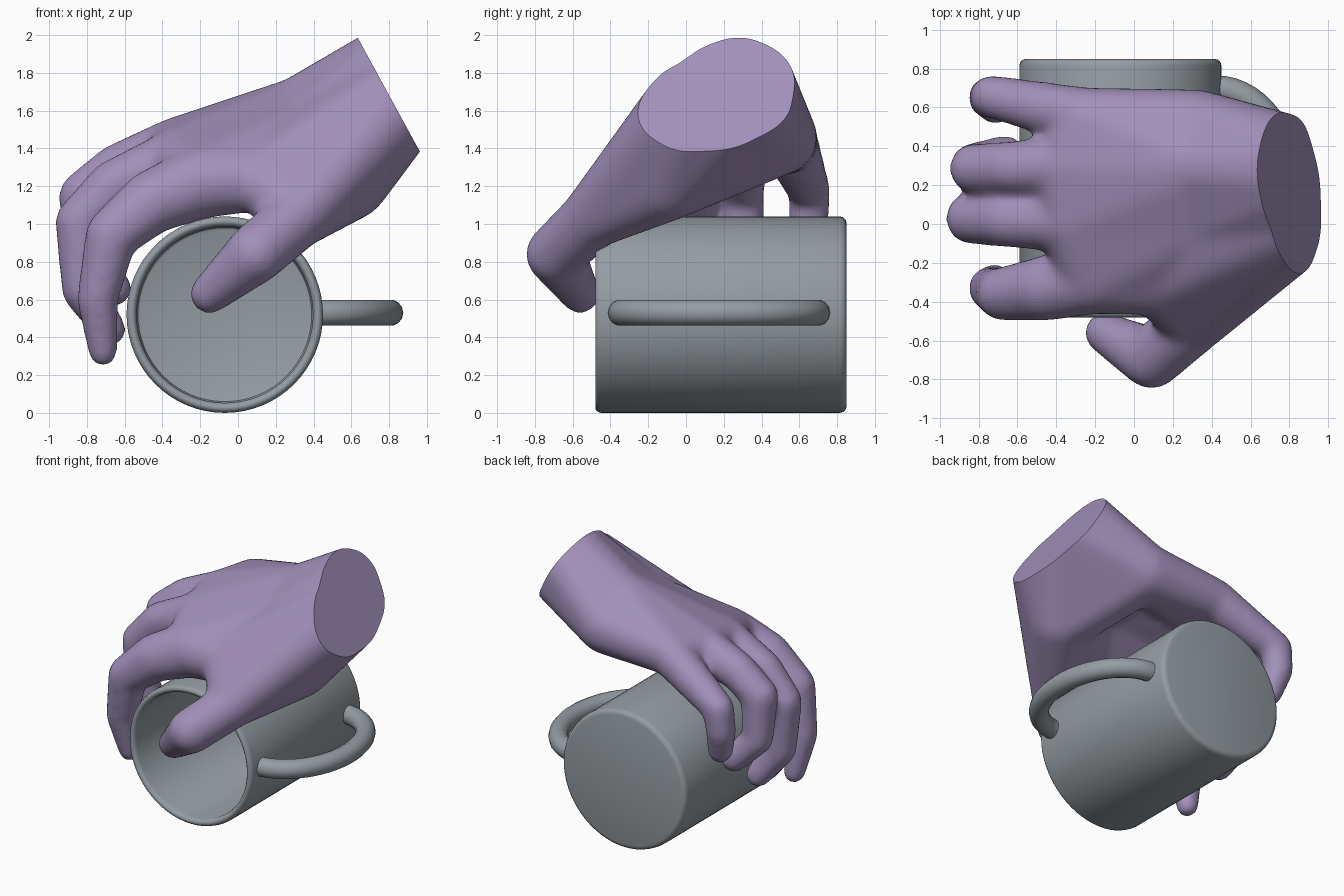
import bpy, bmesh, math
from mathutils import Vector

if "Cube" in bpy.data.objects:
    bpy.data.objects.remove(bpy.data.objects["Cube"])


def finish(name, bm, color, angle=40):
    mesh = bpy.data.meshes.new(name)
    bm.to_mesh(mesh)
    bm.free()
    ob = bpy.data.objects.new(name, mesh)
    bpy.context.collection.objects.link(ob)
    bpy.ops.object.select_all(action='DESELECT')
    ob.select_set(True)
    bpy.context.view_layer.objects.active = ob
    bpy.ops.object.shade_smooth_by_angle(angle=math.radians(angle))
    mesh.materials.append(color)
    return ob


def paint(name, rgb):
    mat = bpy.data.materials.new(name)
    mat.diffuse_color = (*rgb, 1)
    mat.use_nodes = True
    mat.node_tree.nodes["Principled BSDF"].inputs["Base Color"].default_value = mat.diffuse_color
    return mat


slate = paint("slate", (0.30, 0.335, 0.365))
purple = paint("purple", (0.36, 0.28, 0.49))

# Mug cup: lathed profile (radius, y) around an axis lying along y
CX, CZ = -0.07, 0.52
profile = [(0, 0.85), (0.485, 0.85), (0.503, 0.845), (0.515, 0.833), (0.52, 0.815),
           (0.52, -0.45), (0.515, -0.466), (0.505, -0.477), (0.494, -0.48),
           (0.483, -0.477), (0.472, -0.466), (0.467, -0.45),
           (0.467, 0.77), (0.46, 0.788), (0.445, 0.795), (0, 0.795)]
bm = bmesh.new()
vs = [bm.verts.new((CX + r, y, CZ)) for r, y in profile]
es = [bm.edges.new(p) for p in zip(vs, vs[1:])]
bmesh.ops.spin(bm, geom=vs + es, cent=(CX, 0, CZ), axis=(0, 1, 0),
               angle=math.tau, steps=64)
bmesh.ops.remove_doubles(bm, verts=bm.verts, dist=1e-4)
bmesh.ops.recalc_face_normals(bm, faces=bm.faces)
finish("mug_cup", bm, slate)

# Mug handle: round tube along half an ellipse
bm = bmesh.new()
rings = []
STEPS, SIDES, R = 28, 14, 0.07
for i in range(STEPS + 1):
    t = math.pi * (i / STEPS - 0.5)
    c = Vector((0.42 + 0.385 * math.cos(t), 0.175 + 0.52 * math.sin(t), 0.53))
    out = Vector((0.52 * math.cos(t), 0.385 * math.sin(t), 0)).normalized()
    rings.append([bm.verts.new(c + R * (out * math.cos(a) + Vector((0, 0, math.sin(a)))))
                  for a in (math.tau * k / SIDES for k in range(SIDES))])
for a, b in zip(rings, rings[1:]):
    for k in range(SIDES):
        n = (k + 1) % SIDES
        bm.faces.new((a[k], a[n], b[n], b[k]))
bm.faces.new(rings[0])
bm.faces.new(rings[-1])
bmesh.ops.recalc_face_normals(bm, faces=bm.faces)
finish("mug_handle", bm, slate)

# Hand: hulls around joint balls (x, y, z, radius), fused by a remesh
GOLDEN = math.pi * (3 - math.sqrt(5))
DIRS = []
for i in range(160):
    z = 1 - 2 * (i + 0.5) / 160
    r = math.sqrt(1 - z * z)
    DIRS.append(Vector((r * math.cos(GOLDEN * i), r * math.sin(GOLDEN * i), z)))


def hull(target, *balls):
    tmp = bmesh.new()
    for x, y, z, r in balls:
        for d in DIRS:
            tmp.verts.new(Vector((x, y, z)) + d * r)
    bmesh.ops.convex_hull(tmp, input=tmp.verts)
    bmesh.ops.delete(tmp, geom=[v for v in tmp.verts if not v.link_faces], context='VERTS')
    mesh = bpy.data.meshes.new("tmp")
    tmp.to_mesh(mesh)
    tmp.free()
    target.from_mesh(mesh)
    bpy.data.meshes.remove(mesh)


def chain(target, balls):
    for pair in zip(balls, balls[1:]):
        hull(target, *pair)


index = [(-0.20, -0.27, 1.22, 0.195), (-0.45, -0.33, 1.12, 0.17), (-0.67, -0.36, 0.94, 0.14),
         (-0.745, -0.33, 0.60, 0.11), (-0.715, -0.28, 0.32, 0.078)]
middle = [(-0.32, 0.02, 1.34, 0.17), (-0.66, 0.02, 1.20, 0.14), (-0.835, 0.03, 1.01, 0.135),
          (-0.82, 0.04, 0.65, 0.115), (-0.68, 0.10, 0.44, 0.09)]
ring = [(-0.34, 0.30, 1.40, 0.16), (-0.64, 0.29, 1.29, 0.135), (-0.82, 0.285, 1.15, 0.13),
        (-0.82, 0.31, 0.83, 0.11), (-0.66, 0.36, 0.66, 0.1)]
pinky = [(-0.25, 0.55, 1.42, 0.155), (-0.73, 0.655, 1.17, 0.112),
         (-0.75, 0.65, 1.0, 0.105), (-0.71, 0.60, 0.82, 0.09)]
thumb = [(0.31, -0.50, 1.03, 0.165), (0.09, -0.69, 0.84, 0.16), (-0.15, -0.56, 0.63, 0.107)]
wrist = [(0.92, 0.09, 1.72, 0.24), (0.90, 0.27, 1.84, 0.265), (0.88, 0.29, 1.70, 0.25)]
heel = (0.58, -0.10, 1.24, 0.225)
outer_heel = (0.32, 0.49, 1.46, 0.205)
back = (0.33, 0.30, 1.56, 0.22)
mid_back = (0.36, 0.02, 1.46, 0.20)
web = (0.12, -0.30, 1.24, 0.17)

bm = bmesh.new()
for finger in (index, middle, ring, pinky, thumb):
    chain(bm, finger)
hull(bm, *wrist, back, mid_back, outer_heel, heel)
hull(bm, back, outer_heel, pinky[0], ring[0])
hull(bm, back, mid_back, ring[0], middle[0])
hull(bm, mid_back, web, index[0], middle[0])
hull(bm, mid_back, web, heel)
hull(bm, wrist[0], mid_back, heel, web, thumb[0])
raw = finish("hand_raw", bm, purple)
mod = raw.modifiers.new("fuse", 'REMESH')
mod.mode = 'VOXEL'
mod.voxel_size = 0.022
mod = raw.modifiers.new("soften", 'SMOOTH')
mod.factor = 0.5
mod.iterations = 18
deps = bpy.context.evaluated_depsgraph_get()
bm = bmesh.new()
bm.from_mesh(raw.evaluated_get(deps).to_mesh())
bpy.data.objects.remove(raw)

# Flat cut across the wrist
bmesh.ops.bisect_plane(bm, geom=bm.verts[:] + bm.edges[:] + bm.faces[:],
                       plane_co=(0.79, 0.17, 1.70), plane_no=(0.88, 0, 0.48),
                       clear_outer=True)
bmesh.ops.holes_fill(bm, edges=[e for e in bm.edges if e.is_boundary], sides=0)
bmesh.ops.recalc_face_normals(bm, faces=bm.faces)
finish("hand", bm, purple)
